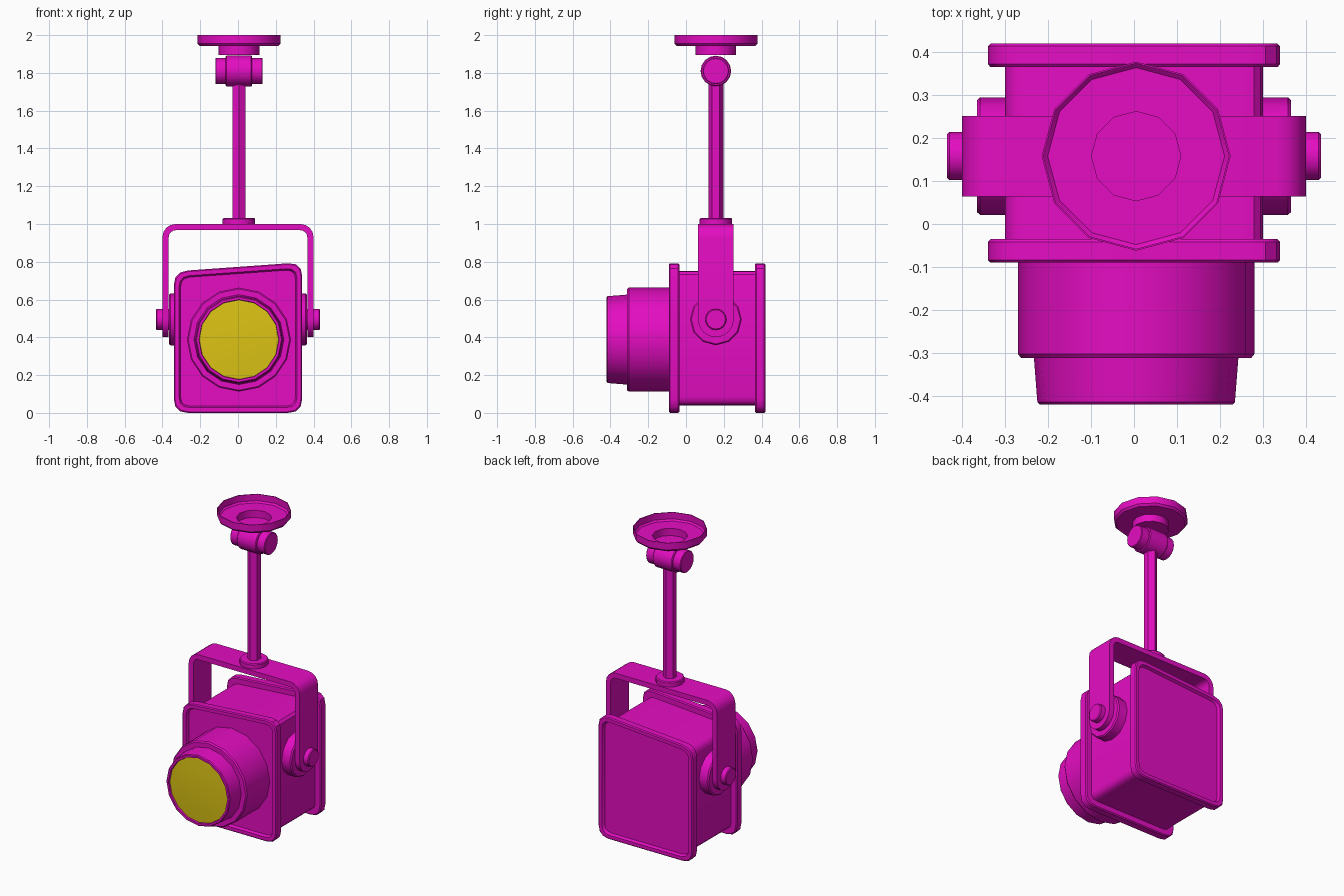
import bpy, bmesh
from math import sin, cos, pi, radians
from mathutils import Vector

cube = bpy.data.objects.get("Cube")
if cube:
    bpy.data.objects.remove(cube, do_unlink=True)


def material(name, rgb):
    mat = bpy.data.materials.new(name)
    mat.use_nodes = True
    mat.diffuse_color = (*rgb, 1)
    mat.node_tree.nodes["Principled BSDF"].inputs["Base Color"].default_value = (*rgb, 1)
    return mat


magenta = material("magenta paint", (0.78, 0.004, 0.54))
yellow = material("yellow lens", (0.72, 0.55, 0.007))

CX, CY = 0.005, 0.158        # axis of the hanging stem
PIVOT_Z, LENS_Z = 0.495, 0.388


def loft(name, rings, mat=magenta):
    """Skin a list of closed rings and cap both ends."""
    bm = bmesh.new()
    loops = [[bm.verts.new(p) for p in ring] for ring in rings]
    n = len(loops[0])
    for a, b in zip(loops, loops[1:]):
        for i in range(n):
            j = (i + 1) % n
            bm.faces.new((a[i], a[j], b[j], b[i]))
    bm.faces.new(loops[0][::-1])
    bm.faces.new(loops[-1])
    bmesh.ops.recalc_face_normals(bm, faces=bm.faces)
    mesh = bpy.data.meshes.new(name)
    bm.to_mesh(mesh)
    bm.free()
    mesh.materials.append(mat)
    obj = bpy.data.objects.new(name, mesh)
    bpy.context.collection.objects.link(obj)
    bpy.ops.object.select_all(action='DESELECT')
    obj.select_set(True)
    bpy.context.view_layer.objects.active = obj
    bpy.ops.object.shade_smooth_by_angle(angle=radians(35))
    return obj


def lathe(name, profile, axis, centre, sides, mat=magenta):
    """Turn (radius, position) pairs round an axis through the centre."""
    k = "xyz".index(axis)
    rings = []
    for r, d in profile:
        ring = []
        for i in range(sides):
            a = 2 * pi * i / sides
            p = Vector(centre)
            p[k] = d
            p[(k + 1) % 3] += r * sin(a)
            p[(k + 2) % 3] += r * cos(a)
            ring.append(p)
        rings.append(ring)
    return loft(name, rings, mat)


def case_outline(inset, y, steps=3):
    """Rounded four-sided outline with a sloping top."""
    w = 0.34 - inset
    top = lambda x: 0.773 + 0.0715 * x - inset
    corners = [Vector(c) for c in
               ((-w, y, inset), (w, y, inset), (w, y, top(w)), (-w, y, top(-w)))]
    r = 0.075 - inset * 0.7
    ring = []
    for i, c in enumerate(corners):
        a = c + (corners[i - 1] - c).normalized() * r
        b = c + (corners[(i + 1) % 4] - c).normalized() * r
        for s in range(steps + 1):
            t = s / steps
            ring.append(a * (1 - t) ** 2 + c * 2 * t * (1 - t) + b * t * t)
    return ring


# Lamp case: recessed panels, end flanges and a narrower middle
flange = [(0.036, -0.072), (0.028, -0.09), (0.006, -0.09), (0, -0.084),
          (0, -0.042), (0.006, -0.035), (0.04, -0.035)]
mid = 0.165
stations = flange + [(i, 2 * mid - y) for i, y in reversed(flange)]
loft("lamp_case", [case_outline(i, y) for i, y in stations])

# Lens barrel in two steps, with a shallow socket for the lens
lens_axis = (CX, 0, LENS_Z)
lathe("lens_barrel", [(0.275, -0.06), (0.275, -0.303), (0.268, -0.312), (0.238, -0.312),
                      (0.23, -0.415), (0.225, -0.42), (0.212, -0.42), (0.208, -0.395)],
      "y", lens_axis, 16)
lathe("lens", [(0.21, -0.39), (0.21, -0.408), (0.14, -0.412), (0.06, -0.415)],
      "y", lens_axis, 16, yellow)

# Side pivots
for side, s in (("left", 1), ("right", -1)):
    centre = (0, CY, PIVOT_Z)
    lathe(side + "_pivot_washer",
          [(0.137, s * 0.29), (0.137, s * 0.358), (0.13, s * 0.366)], "x", centre, 12)
    lathe(side + "_pivot_knob",
          [(0.056, s * 0.36), (0.056, s * 0.43), (0.051, s * 0.435)], "x", centre, 16)

# Yoke: a flat strip with round ends, swept up, across and down
half, bend, thick = 0.094, 0.07, 0.033
path = []                    # outer point, outward direction, half width
for i in range(7):
    a = (pi / 2) * (1 - i / 6)
    path.append(((0.4, PIVOT_Z - half * sin(a)), (1, 0), max(half * cos(a), 0.004)))
for i in range(5):
    a = (pi / 2) * i / 4
    path.append(((0.4 - bend + bend * cos(a), 1 - bend + bend * sin(a)),
                 (cos(a), sin(a)), half))
path += [((-x, z), (-nx, nz), h) for (x, z), (nx, nz), h in reversed(path)]
rings = []
for (x, z), (nx, nz), h in path:
    xi, zi = x - nx * thick, z - nz * thick
    rings.append([(x, CY - h, z), (x, CY + h, z), (xi, CY + h, zi), (xi, CY - h, zi)])
loft("yoke", rings)

# Hanging stem
stem = (CX, CY, 0)
lathe("yoke_collar", [(0.086, 0.985), (0.086, 1.026), (0.081, 1.032)], "z", stem, 12)
lathe("stem_rod", [(0.04, 1.0), (0.04, 1.77)], "z", stem, 6).data.shade_flat()

# Swivel knuckle
knuckle = (0, CY, 1.81)
lathe("swivel_pin", [(0.066, CX - 0.125), (0.07, CX - 0.121),
                     (0.07, CX + 0.121), (0.066, CX + 0.125)], "x", knuckle, 16)
lathe("swivel_sleeve", [(0.076, CX - 0.07), (0.081, CX - 0.065),
                        (0.081, CX + 0.065), (0.076, CX + 0.07)], "x", knuckle, 16)

# Ceiling cup, open at the top, with its narrow neck
lathe("ceiling_cup", [(0.108, 1.895), (0.108, 1.942), (0.208, 1.942), (0.22, 1.955),
                      (0.22, 2.0), (0.216, 2.0), (0.216, 1.957), (0.206, 1.947),
                      (0.104, 1.947), (0.104, 1.9)], "z", stem, 12)
